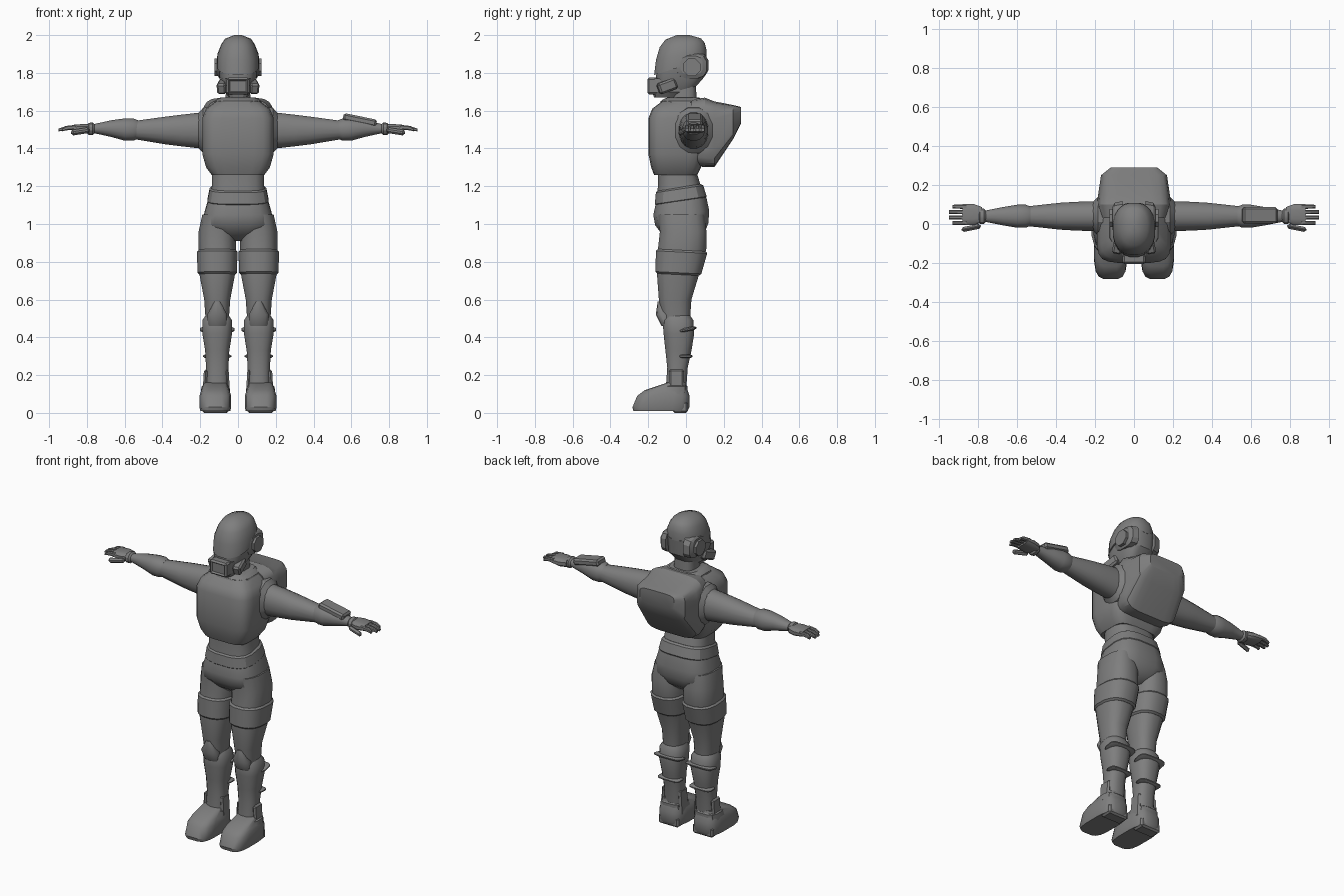
import bpy, bmesh, math
from mathutils import Euler, Matrix, Vector

default_cube = bpy.data.objects.get("Cube")
if default_cube:
    bpy.data.objects.remove(default_cube, do_unlink=True)

grey = bpy.data.materials.new("plain_grey")
grey.use_nodes = True
shade = (.21, .21, .21, 1)
grey.diffuse_color = shade
grey.node_tree.nodes["Principled BSDF"].inputs["Base Color"].default_value = shade


def finish(name, bm, mirror, angle):
    """Turn a bmesh into a shaded object, optionally mirrored across x."""
    bmesh.ops.recalc_face_normals(bm, faces=bm.faces[:])
    mesh = bpy.data.meshes.new(name)
    bm.to_mesh(mesh)
    bm.free()
    mesh.materials.append(grey)
    obj = bpy.data.objects.new(name, mesh)
    bpy.context.collection.objects.link(obj)
    if mirror:
        obj.modifiers.new("mirror", "MIRROR").use_mirror_merge = False
    bpy.ops.object.select_all(action="DESELECT")
    obj.select_set(True)
    bpy.context.view_layer.objects.active = obj
    bpy.ops.object.shade_smooth_by_angle(angle=math.radians(angle))


def rounded(value, power):
    """Coordinate on a unit rounded square; a higher power is boxier."""
    return math.copysign(abs(value) ** (2 / power), value)


def loft(name, sections, axis="z", centre=0, sides=16, power=3, angle=35, slope=(0, 0), mirror=False):
    """Skin rounded sections (position, half width, low edge, high edge) along an axis.
    Slope leans the first and the last section, and blends between them."""
    bm = bmesh.new()
    loops = []
    first, last = sections[0][0], sections[-1][0]
    for position, half, low, high in sections:
        blend = (position - first) / (last - first)
        lean = slope[0] + (slope[1] - slope[0]) * blend
        loop = []
        for i in range(sides):
            turn = math.tau * (i + .5) / sides
            a = centre + half * rounded(math.cos(turn), power)
            b = (low + high) / 2 + (high - low) / 2 * rounded(math.sin(turn), power)
            along = position + lean * b
            point = {"x": (along, a, b), "y": (a, along, b), "z": (a, b, along)}[axis]
            loop.append(bm.verts.new(point))
        loops.append(loop)
    for lower, upper in zip(loops, loops[1:]):
        for i in range(sides):
            bm.faces.new((lower[i - 1], lower[i], upper[i], upper[i - 1]))
    bm.faces.new(loops[0])
    bm.faces.new(loops[-1])
    finish(name, bm, mirror, angle)


def sample(sections, position):
    """Section of a lofted part at any position along it."""
    for lower, upper in zip(sections, sections[1:]):
        if position <= upper[0]:
            break
    blend = (position - lower[0]) / (upper[0] - lower[0])
    return Vector(lower).lerp(Vector(upper), blend)


def band(name, sections, start, end, grow, **style):
    """Raised band that follows a lofted part, with chamfered rims."""
    rim = min(grow, (end - start) / 3)
    rings = []
    for position, extra in ((start, 0), (start + rim, grow), (end - rim, grow), (end, 0)):
        rings.append(sample(sections, position) + Vector((0, extra, -extra, extra)))
    loft(name, rings, angle=28, **style)


def box(name, centre, size, turn=(0, 0, 0), bevel=.01, inset=0, mirror=False):
    """Chamfered block; inset recesses its front face."""
    bm = bmesh.new()
    bmesh.ops.create_cube(bm, size=1)
    bmesh.ops.scale(bm, vec=size, verts=bm.verts)
    bmesh.ops.bevel(bm, geom=bm.edges[:], offset=bevel, segments=1, affect="EDGES")
    if inset:
        front = min(bm.faces, key=lambda face: face.calc_center_median().y)
        bmesh.ops.inset_region(bm, faces=[front], thickness=inset)
        bmesh.ops.translate(bm, vec=(0, inset, 0), verts=front.verts)
    place = Matrix.Translation(centre) @ Euler(turn).to_matrix().to_4x4()
    bmesh.ops.transform(bm, matrix=place, verts=bm.verts)
    finish(name, bm, mirror, angle=20)


# Head, helmet shell and breathing mask
loft("neck", [(1.6, .07, -.08, .06), (1.8, .06, -.07, .05)])
loft("lower_head", [(1.7, .06, -.15, .03), (1.78, .1, -.16, .1), (1.88, .1, -.15, .11)])
helmet = [(1.84, .11, -.17, .11), (1.9, .11, -.16, .11), (1.95, .09, -.14, .1),
          (1.98, .07, -.11, .08), (2, .02, -.05, .02)]
loft("helmet", helmet, sides=20, power=2.3, angle=40, slope=(.3, 0))
loft("jaw_guard", [(1.67, .05, -.17, -.04), (1.7, .07, -.18, 0), (1.77, .07, -.18, 0)],
     sides=12, power=4, angle=25)
box("mask_front", (0, -.175, 1.73), (.12, .06, .09), inset=.01)
box("cheek_canister", (.08, -.1, 1.73), (.05, .1, .06), turn=(.35, 0, .2), mirror=True)
loft("ear_frame", [(.06, .09, 1.77, 1.91), (.1, .08, 1.77, 1.9), (.11, .06, 1.79, 1.89)],
     axis="x", centre=.03, sides=12, angle=20, mirror=True)
loft("ear_disc", [(.1, .05, 1.78, 1.88), (.125, .05, 1.78, 1.88)],
     axis="x", centre=.03, sides=8, power=2, angle=20, mirror=True)

# Torso, collar and back pack
chest = [(1.26, .14, -.17, .06), (1.3, .17, -.185, .08), (1.37, .19, -.2, .1), (1.56, .19, -.2, .1),
         (1.61, .17, -.18, .1), (1.67, .09, -.1, .07)]
loft("chest", chest, sides=20, power=4.5)
band("collar", chest, 1.64, 1.67, .01, sides=12)
pack = [(.03, .17, 1.31, 1.66), (.1, .19, 1.3, 1.67), (.15, .185, 1.3, 1.65),
        (.25, .17, 1.45, 1.63), (.29, .12, 1.53, 1.62)]
loft("back_pack", pack, axis="y", sides=20, power=5, angle=28)

# Waist, belt and hips
waist = [(1.1, .16, -.16, .11), (1.2, .14, -.15, .08), (1.3, .14, -.15, .05)]
loft("waist", waist)
band("belt", waist, 1.12, 1.2, .01, slope=(.15, .15))
loft("hips", [(.91, .04, -.08, .05), (.95, .13, -.13, .1), (1, .19, -.165, .12),
              (1.06, .18, -.175, .125), (1.13, .16, -.16, .11)], angle=40, slope=(0, .1))

# Legs with thigh bands, knee pads and shin straps
leg = dict(centre=.11, mirror=True)
thigh = [(.46, .06, -.12, .02), (.6, .07, -.145, .03), (.73, .095, -.155, .07),
         (.87, .1, -.15, .11), (.96, .1, -.14, .11), (1.05, .08, -.15, .1)]
loft("thigh", thigh, power=2.5, **leg)
band("thigh_band", thigh, .73, .86, .01, power=2.5, slope=(-.05, -.05), **leg)
shin = [(.1, .06, -.11, 0), (.24, .06, -.1, .01), (.33, .065, -.11, .03),
        (.42, .08, -.12, .045), (.49, .08, -.125, .04), (.52, .06, -.11, .02)]
loft("shin", shin, power=2.5, **leg)
loft("knee_pad", [(.46, .05, -.13, -.06), (.52, .055, -.16, -.08), (.59, .015, -.15, -.12)],
     sides=10, power=2.5, angle=40, **leg)
for height, lean in ((.44, .2), (.3, 0)):
    _, half, _, back = sample(shin, height)
    strap = [(height - .01, half, -.03, back), (height + .01, half, -.03, back)]
    band("shin_strap", strap, height - .01, height + .01, .012, power=4, slope=(lean, lean), **leg)

# Boots with ankle cuffs and plates
foot = dict(centre=.12, mirror=True)
boot = [(.01, .08, -.28, .01), (.03, .085, -.285, .02), (.09, .085, -.26, .02),
        (.12, .075, -.22, .01), (.16, .06, -.1, 0)]
loft("boot", boot, power=3.6, **foot)
loft("ankle_cuff", [(.1, .08, -.16, .01), (.14, .075, -.13, .01), (.15, .06, -.1, 0)],
     sides=12, angle=28, **foot)
box("heel", (.12, -.03, .03), (.14, .08, .06), mirror=True)
for side in (-1, 1):
    box("ankle_plate", (.115 + .06 * side, -.05, .15), (.02, .08, .16),
        turn=(0, -.06 * side, 0), mirror=True)

# Arms stretched sideways
arm = dict(axis="x", centre=.04, power=2.2, mirror=True)
upper_arm = [(.13, .08, 1.39, 1.6), (.3, .075, 1.41, 1.58), (.38, .07, 1.42, 1.57), (.56, .05, 1.45, 1.545)]
loft("upper_arm", upper_arm, **arm)
band("shoulder_socket", upper_arm, .13, .21, .025, sides=12, **arm)
forearm = [(.53, .05, 1.45, 1.55), (.555, .06, 1.44, 1.56), (.6, .06, 1.44, 1.56),
           (.67, .048, 1.46, 1.55), (.76, .03, 1.48, 1.53), (.8, .03, 1.48, 1.525)]
loft("forearm", forearm, **arm)
band("glove_cuff", forearm, .76, .8, .01, sides=12, **arm)

# Hands with four evenly spaced fingers
loft("palm", [(.78, .04, 1.48, 1.53), (.82, .055, 1.48, 1.53), (.88, .055, 1.49, 1.525)],
     axis="x", centre=.048, sides=12, mirror=True)
for i in range(4):
    tip = .95 if i in (1, 2) else .93
    loft("finger", [(.86, .012, 1.5, 1.525), (.91, .011, 1.495, 1.52), (tip, .01, 1.49, 1.505)],
         axis="x", centre=.005 + .028 * i, sides=8, mirror=True)
box("thumb", (.835, -.02, 1.49), (.1, .025, .03), turn=(0, .15, -.2), mirror=True)

# Control pad on the left forearm only
box("forearm_pad", (.645, .045, 1.55), (.18, .085, .04), turn=(0, .2, 0))
